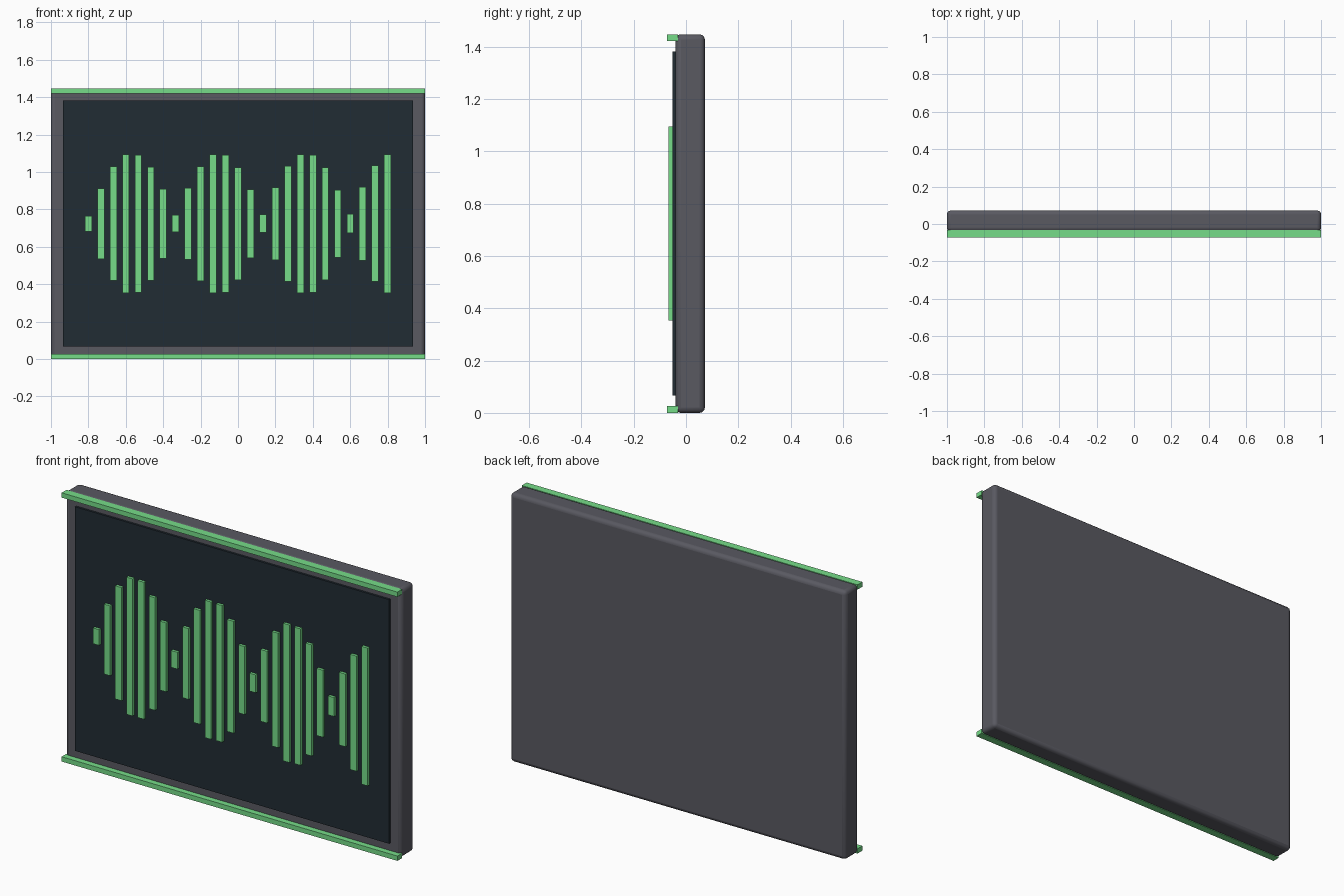
import bpy
import math

if "Cube" in bpy.data.objects:
    bpy.data.objects.remove(bpy.data.objects["Cube"])

H = 1.447       # overall height
D = 0.072       # half of the overall depth


def material(name, rgb):
    m = bpy.data.materials.new(name)
    m.diffuse_color = (*rgb, 1)
    m.use_nodes = True
    m.node_tree.nodes["Principled BSDF"].inputs["Base Color"].default_value = m.diffuse_color
    return m


def box(name, x, y, z, mat=None):
    """Box from (min, max) ranges on each axis."""
    c = [(a + b) / 2 for a, b in (x, y, z)]
    bpy.ops.mesh.primitive_cube_add(size=1, location=c)
    ob = bpy.context.object
    ob.name = name
    ob.scale = [b - a for a, b in (x, y, z)]
    bpy.ops.object.transform_apply(location=False, rotation=False, scale=True)
    if mat:
        ob.data.materials.append(mat)
    return ob


green = material("green_glow", (0.18, 0.72, 0.25))
dark = material("dark_screen", (0.015, 0.025, 0.034))
casing = material("casing_grey", (0.1, 0.1, 0.12))

# Rounded panel body
body = box("panel_body", (-1, 1), (-0.04, D), (0, H), casing)
bevel = body.modifiers.new("rounded_edges", "BEVEL")
bevel.width = 0.02
bevel.segments = 3
bpy.context.view_layer.objects.active = body
bpy.ops.object.shade_smooth_by_angle(angle=math.radians(35))

# Screen
box("screen", (-0.935, 0.935), (-0.051, -0.03), (0.067, 1.381), dark)

# Trim strips along the top and bottom edges
for name, z in (("bottom_trim", 0), ("top_trim", H - 0.026)):
    box(name, (-1, 1), (-D, -0.031), (z, z + 0.026), green)

# Waveform bars
for i in range(25):
    x = -0.8 + i * 1.6 / 24
    h = 0.0425 + 0.335 * abs(math.sin(0.45 * i))
    box(f"wave_bar_{i + 1}", (x - 0.0185, x + 0.0185), (-0.066, -0.045),
        (H / 2 - h, H / 2 + h), green)
